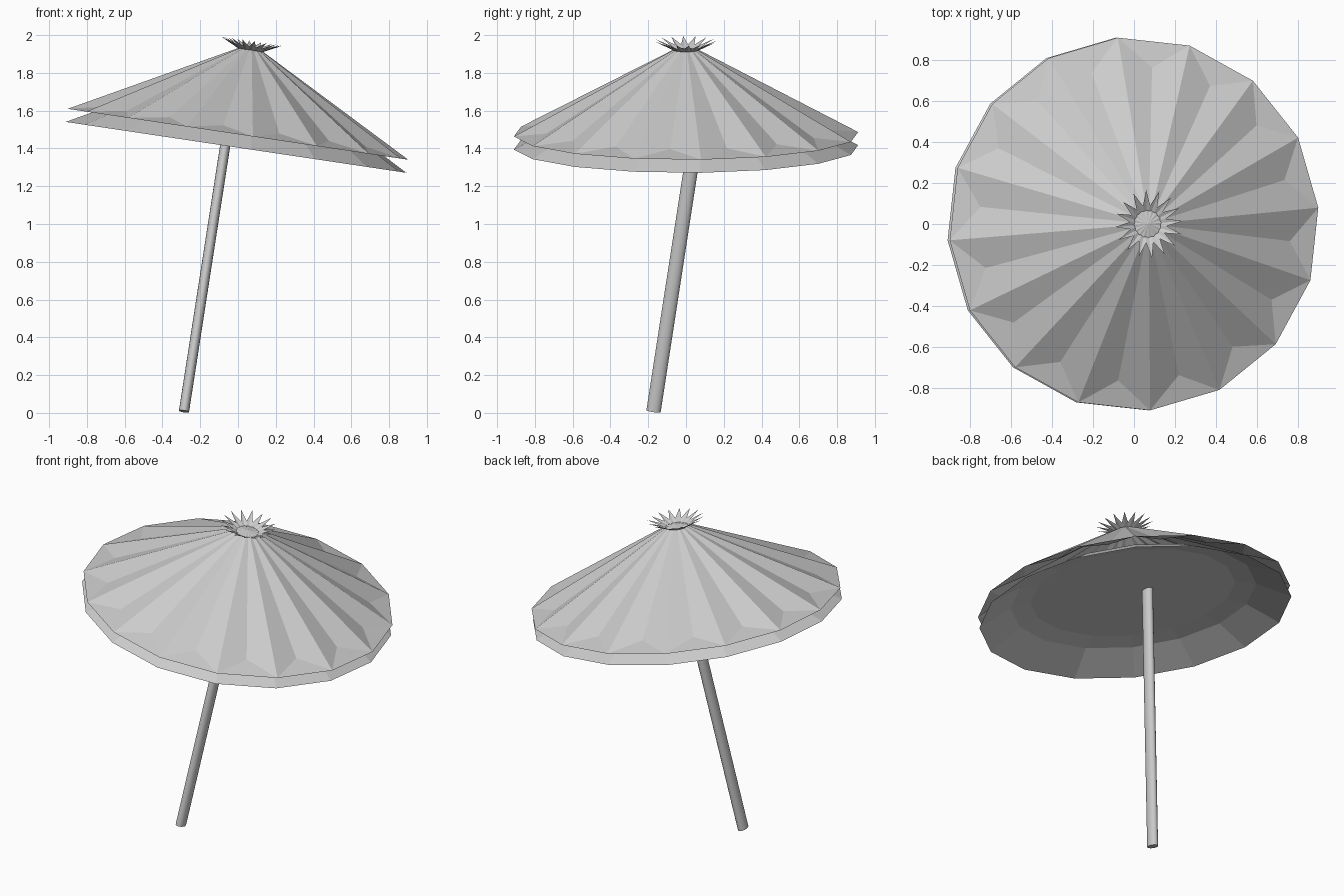
import bpy, bmesh, math
from mathutils import Matrix, Vector

if "Cube" in bpy.data.objects:
    bpy.data.objects.remove(bpy.data.objects["Cube"])

N = 16
STEP = 2 * math.pi / N
OFFSET = math.radians(5)

# canopy frame: tilted towards +x
TILT = Matrix.Translation((0, 0, 1.475)) @ Matrix.Rotation(math.radians(8.5), 4, 'Y') \
    @ Matrix.Rotation(OFFSET, 4, 'Z')


def finish(name, bm, matrix):
    bm.normal_update()
    mesh = bpy.data.meshes.new(name)
    bm.to_mesh(mesh)
    bm.free()
    obj = bpy.data.objects.new(name, mesh)
    obj.matrix_world = matrix
    bpy.context.collection.objects.link(obj)
    return obj


def ring(bm, r, h, half=0.0):
    """Ring of N vertices; half=0.5 places them between the ribs."""
    return [bm.verts.new((r * math.cos((i + half) * STEP),
                          r * math.sin((i + half) * STEP), h)) for i in range(N)]


def bridge(bm, outer, inner):
    for i in range(N):
        j = (i + 1) % N
        bm.faces.new((outer[i], outer[j], inner[j], inner[i]))


def pleats(bm, ribs, valleys, top_ribs, top_valleys):
    """Folded skin: each rib falls to the valley on either side."""
    for i in range(N):
        j = (i + 1) % N
        bm.faces.new((ribs[i], valleys[i], top_valleys[i], top_ribs[i]))
        bm.faces.new((valleys[i], ribs[j], top_ribs[j], top_valleys[i]))


# pleated upper canopy with a shallow cap at the top
bm = bmesh.new()
ribs = ring(bm, 0.915, 0.0)
valleys = ring(bm, 0.77, 0.036, 0.5)
top_ribs = ring(bm, 0.066, 0.452)
top_valleys = ring(bm, 0.062, 0.45, 0.5)
pleats(bm, ribs, valleys, top_ribs, top_valleys)
tip = bm.verts.new((0, 0, 0.462))
for i in range(N):
    j = (i + 1) % N
    bm.faces.new((ribs[i], ribs[j], valleys[i]))
    bm.faces.new((top_ribs[i], top_valleys[i], tip))
    bm.faces.new((top_valleys[i], top_ribs[j], tip))
finish("canopy", bm, TILT)

# dished underside sheet
bm = bmesh.new()
rings = [ring(bm, r, h) for r, h in ((0.915, -0.07), (0.72, 0.035), (0.6, 0.058))]
for a, b in zip(rings, rings[1:]):
    bridge(bm, b, a)
bm.faces.new(list(reversed(rings[-1])))
finish("canopy_underside", bm, TILT)

# spiky collar of paper points around the top
bm = bmesh.new()
base_ribs = ring(bm, 0.066, 0.45)
base_valleys = ring(bm, 0.064, 0.45, 0.5)
points = ring(bm, 0.168, 0.5)
notches = ring(bm, 0.092, 0.468, 0.5)
pleats(bm, points, notches, base_ribs, base_valleys)
finish("top_collar", bm, TILT)

# leaning oval stick
axis = Vector((0.155, 0.154, 1)).normalized()
side = (Vector((1, 0, 0)) - axis * axis.x).normalized()
depth = axis.cross(side)
frame = Matrix((side, depth, axis)).transposed().to_4x4()
length = 1.6
bm = bmesh.new()
bmesh.ops.create_cone(bm, cap_ends=True, segments=16, radius1=1, radius2=1, depth=length,
                      matrix=Matrix.Translation((0, 0, length / 2)) @
                      Matrix.Diagonal((0.027, 0.038, 1, 1)))
for f in bm.faces:
    f.smooth = len(f.verts) == 4
for e in bm.edges:
    if any(len(f.verts) > 4 for f in e.link_faces):
        e.smooth = False
finish("stick", bm, Matrix.Translation((-0.286, -0.172, 0.008)) @ frame)
